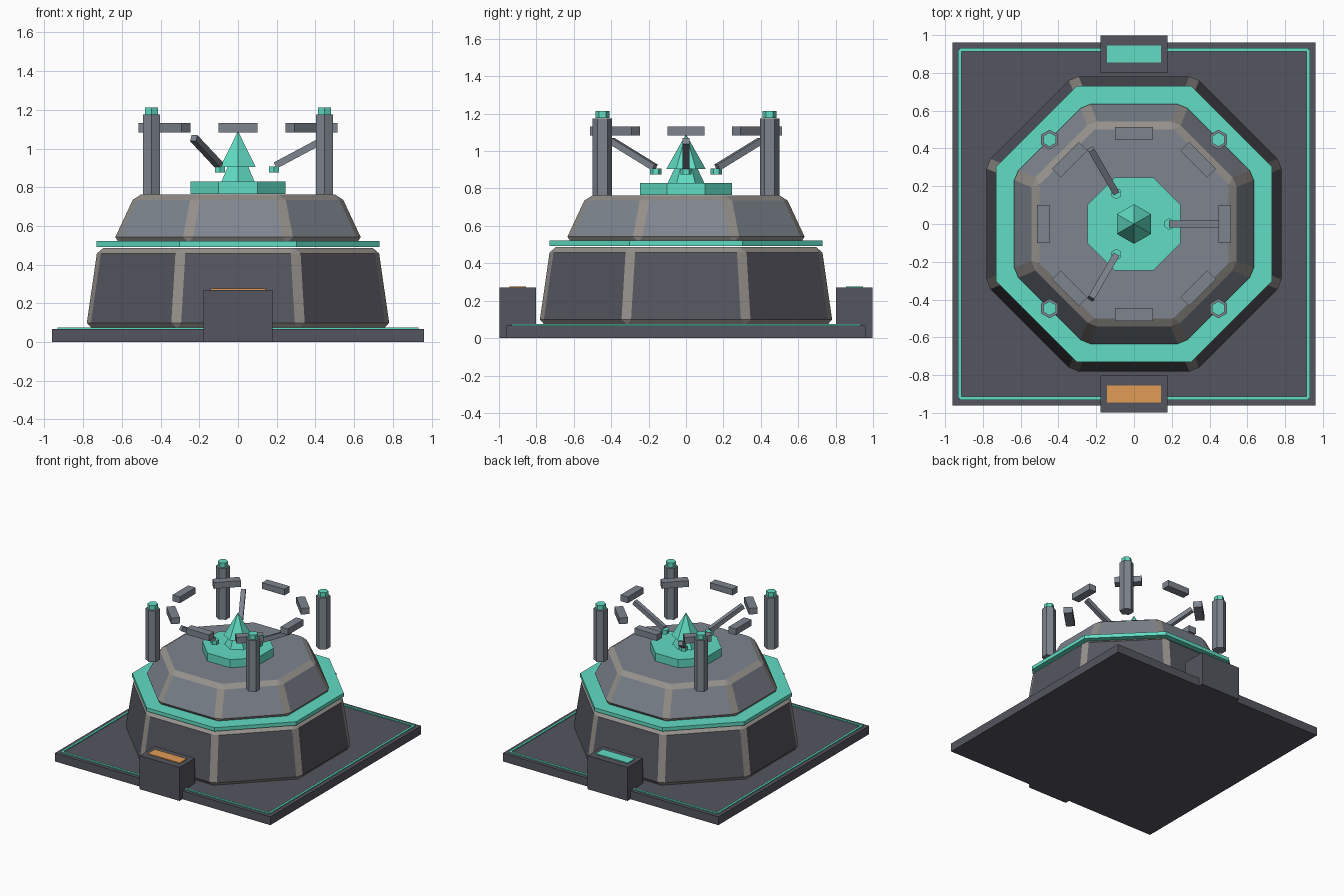
import bpy, bmesh, math
from mathutils import Matrix

if "Cube" in bpy.data.objects:
    bpy.data.objects.remove(bpy.data.objects["Cube"])


def material(name, rgb):
    m = bpy.data.materials.new(name)
    m.diffuse_color = (*rgb, 1)
    m.use_nodes = True
    m.node_tree.nodes["Principled BSDF"].inputs["Base Color"].default_value = m.diffuse_color
    return m


DARK = material("dark_metal", (0.09, 0.09, 0.115))
STEEL = material("steel", (0.21, 0.235, 0.275))
EDGE = material("worn_edge", (0.3, 0.28, 0.26))
TEAL = material("teal_glow", (0.12, 0.72, 0.55))
ORANGE = material("orange_glow", (0.75, 0.33, 0.09))


def finish(name, bm, mats, matrix=Matrix()):
    bmesh.ops.recalc_face_normals(bm, faces=bm.faces[:])
    me = bpy.data.meshes.new(name)
    bm.to_mesh(me)
    bm.free()
    for m in mats:
        me.materials.append(m)
    ob = bpy.data.objects.new(name, me)
    ob.matrix_world = matrix
    bpy.context.collection.objects.link(ob)
    return ob


def box(name, size, loc, mat, matrix=Matrix()):
    bm = bmesh.new()
    bmesh.ops.create_cube(bm, size=1, matrix=Matrix.Translation(loc) @ Matrix.Diagonal((*size, 1)))
    return finish(name, bm, [mat], matrix)


def prism(name, sides, r1, r2, z1, z2, mat, xy=(0, 0), phase=0.0, bevel=0.0):
    """Tapered prism whose first corner points along +y, turned by phase."""
    bm = bmesh.new()
    rings = []
    for r, z in ((r1, z1), (r2, z2)):
        if r == 0:
            rings.append([bm.verts.new((*xy, z))] * sides)
            continue
        ring = []
        for i in range(sides):
            a = phase + math.tau * i / sides
            ring.append(bm.verts.new((xy[0] + r * math.sin(a), xy[1] + r * math.cos(a), z)))
        rings.append(ring)
        bm.faces.new(ring)
    lo, hi = rings
    for i in range(sides):
        j = (i + 1) % sides
        bm.faces.new([lo[i], lo[j], hi[i]] if r2 == 0 else [lo[i], lo[j], hi[j], hi[i]])
    bmesh.ops.recalc_face_normals(bm, faces=bm.faces[:])
    if bevel:
        bmesh.ops.bevel(bm, geom=bm.edges[:], offset=bevel, segments=1,
                        affect='EDGES', profile=0.5, material=1)
    return finish(name, bm, [mat, EDGE])


def turn(angle):
    return Matrix.Rotation(angle, 4, 'Z')


OCT = math.pi / 8

# Base slab and its glowing border
box("base_slab", (1.92, 1.92, 0.067), (0, 0, 0.0335), DARK)
for i in range(4):
    box("base_trim", (1.85, 0.018, 0.01), (0, 0.923, 0.07), TEAL, turn(i * math.pi / 2))

# Front and back ports with coloured pads
for label, s, mat in (("front", -1, ORANGE), ("back", 1, TEAL)):
    box(label + "_port", (0.355, 0.195, 0.27), (0, s * 0.9, 0.135), DARK)
    box(label + "_port_pad", (0.285, 0.09, 0.01), (0, s * 0.9, 0.272), mat)

# Octagonal body tiers
prism("lower_body", 8, 0.85, 0.785, 0.07, 0.487, DARK, phase=OCT, bevel=0.03)
prism("glow_band", 8, 0.791, 0.791, 0.492, 0.521, TEAL, phase=OCT)
prism("upper_body", 8, 0.70, 0.575, 0.515, 0.762, STEEL, phase=OCT, bevel=0.03)
prism("core_plate", 8, 0.266, 0.266, 0.765, 0.83, TEAL, phase=OCT)

# Crystal on the core plate
prism("crystal_foot", 6, 0.1, 0.06, 0.825, 0.91, TEAL)
prism("crystal_top", 6, 0.105, 0, 0.905, 1.09, TEAL)

# Corner pillars with glowing caps
for x in (-0.447, 0.447):
    for y in (-0.447, 0.447):
        prism("pillar", 6, 0.052, 0.052, 0.762, 1.175, STEEL, xy=(x, y))
        prism("pillar_cap", 6, 0.038, 0.038, 1.177, 1.213, TEAL, xy=(x, y))

# Ring of floating blocks
for i in range(8):
    box("ring_block", (0.065, 0.2, 0.05), (0.481, 0, 1.107), STEEL, turn(i * math.pi / 4))

# Three tilted arms with glowing tips
for i in range(3):
    a = i * math.tau / 3
    tilt = Matrix.Translation((0.325, 0, 0.983)) @ Matrix.Rotation(-0.49, 4, 'Y')
    box("arm", (0.3, 0.035, 0.035), (0, 0, 0), STEEL, turn(a) @ tilt)
    prism("arm_tip", 6, 0.03, 0.03, 0.875, 0.908, TEAL,
          xy=(0.187 * math.cos(a), 0.187 * math.sin(a)))
